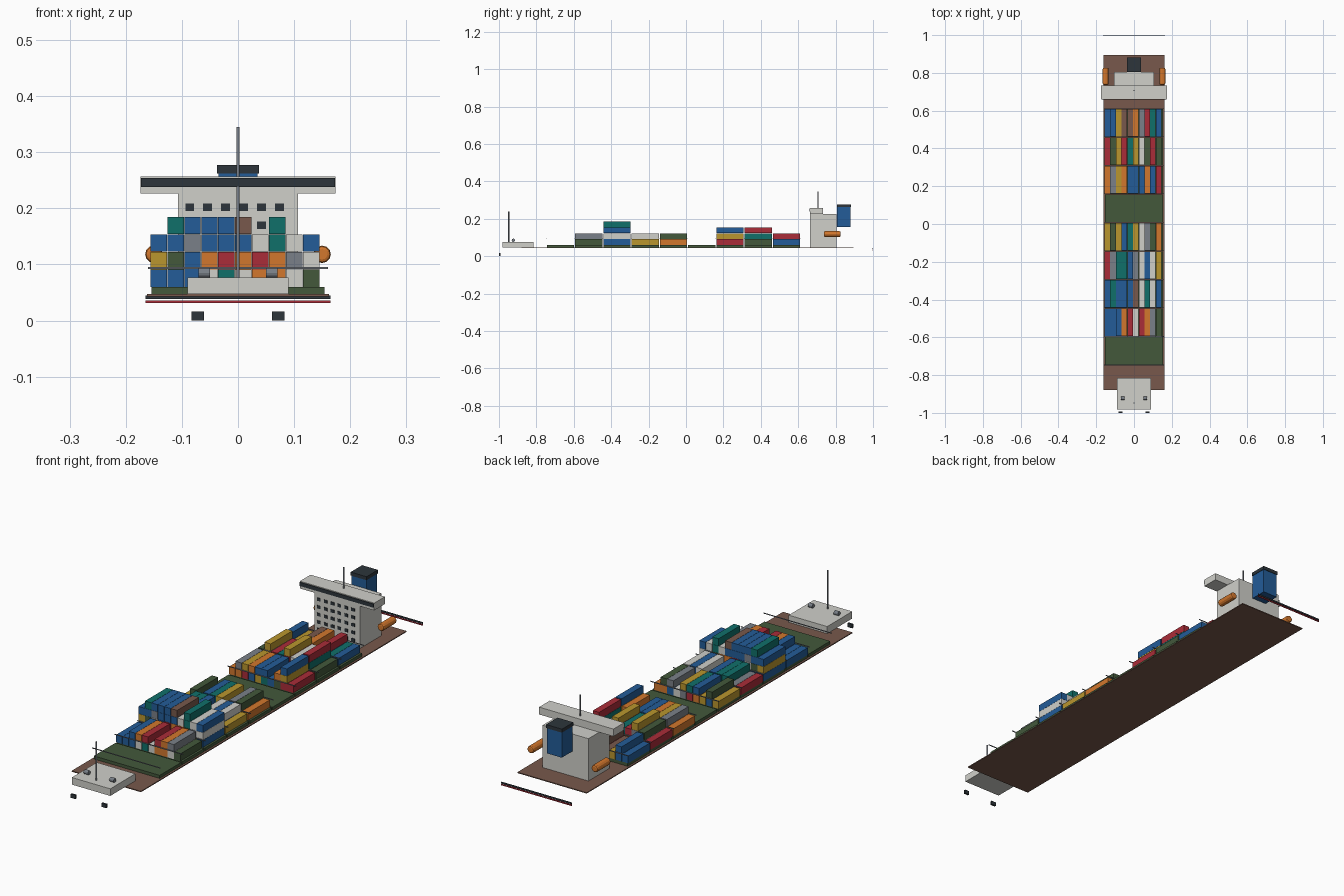
import bpy, bmesh, math
from mathutils import Matrix, Vector

cube = bpy.data.objects.get("Cube")
if cube:
    bpy.data.objects.remove(cube, do_unlink=True)


def srgb(hex_code):
    vals = [int(hex_code[i:i + 2], 16) / 255 for i in (0, 2, 4)]
    return [v / 12.92 if v <= 0.04045 else ((v + 0.055) / 1.055) ** 2.4 for v in vals] + [1]


def material(name, hex_code):
    m = bpy.data.materials.new(name)
    m.use_nodes = True
    m.diffuse_color = srgb(hex_code)
    m.node_tree.nodes["Principled BSDF"].inputs["Base Color"].default_value = srgb(hex_code)
    return m


BLUE = material("blue", "235C98")
RED = material("red", "AA2C38")
GREEN = material("green", "43583B")
ORANGE = material("orange", "D2772D")
TEAL = material("teal", "10706A")
YELLOW = material("yellow", "BA962E")
BROWN = material("deck brown", "78594C")
WHITE = material("off white", "D0D0CA")
GREY = material("steel grey", "7A8088")
DARK = material("charcoal", "2D353B")
PALETTE = dict(B=BLUE, R=RED, G=GREEN, O=ORANGE, T=TEAL, Y=YELLOW, N=BROWN, W=WHITE, S=GREY)


def add_box(bm, x, y, z, index=0):
    """Axis-aligned box from (low, high) ranges."""
    lo, hi = Vector((x[0], y[0], z[0])), Vector((x[1], y[1], z[1]))
    mat = Matrix.Translation((lo + hi) / 2) @ Matrix.Diagonal((*(hi - lo), 1))
    verts = bmesh.ops.create_cube(bm, size=1, matrix=mat)["verts"]
    for f in {f for v in verts for f in v.link_faces}:
        f.material_index = index


def finish(name, bm, *mats):
    mesh = bpy.data.meshes.new(name)
    bm.to_mesh(mesh)
    bm.free()
    for m in mats:
        mesh.materials.append(m)
    ob = bpy.data.objects.new(name, mesh)
    bpy.context.collection.objects.link(ob)
    return ob


def box(name, mat, x, y, z):
    bm = bmesh.new()
    add_box(bm, x, y, z)
    return finish(name, bm, mat)


def cylinder(name, mat, centre, radius, length, axis="Z", sides=12):
    bm = bmesh.new()
    turn = {"X": Matrix.Rotation(math.pi / 2, 4, "Y"), "Y": Matrix.Rotation(math.pi / 2, 4, "X"),
            "Z": Matrix()}[axis]
    bmesh.ops.create_cone(bm, cap_ends=True, segments=sides, radius1=radius, radius2=radius,
                          depth=length, matrix=Matrix.Translation(centre) @ turn)
    return finish(name, bm, mat)


# Deck and stern strips
DECK = 0.047
box("main_deck", BROWN, (-0.162, 0.162), (-0.88, 0.895), (0.043, DECK))
box("transom_strip", DARK, (-0.165, 0.165), (0.997, 1.0), (0.038, 0.045))
box("waterline_strip", RED, (-0.165, 0.165), (0.997, 1.0), (0.031, 0.036))

# Forecastle, foremast, windlasses and anchors
box("forecastle", WHITE, (-0.09, 0.09), (-0.982, -0.815), (DECK, 0.077))
cylinder("foremast", GREY, (0, -0.948, 0.158), 0.003, 0.164)
for side, label in ((-1, "right"), (1, "left")):
    cylinder(f"windlass_{label}", GREY, (side * 0.06, -0.923, 0.085), 0.009, 0.02, "X")
    x = side * 0.072
    box(f"anchor_{label}", DARK, (x - 0.011, x + 0.011), (-1.0, -0.992), (0, 0.016))

# Hatch covers, lashing bars and container stacks (each word is a stack, bottom to top)
BAYS = [
    "",
    "B B BB WO TR W OR OO WS G",
    "BYB BGBT BWSB BBBB WRBB ROBN TOW RGTT YSW BWB",
    "R S TT OT RB S YW GB BW Y",
    "Y BG Y OB RT SY W BS OG O",
    "",
    "O OS RY BO YB TB B GO RYB R",
    "R WG BSY OR GT BRY SW G GTR G",
    "B BB Y N RN BO S BR T B",
]
PITCH, HALF, HATCH_TOP = 0.151, 0.0725, 0.06
TIER, COLUMN = 0.0313, 0.0302
keys = list(PALETTE)
for i, bay in enumerate(BAYS):
    y = -0.067 + PITCH * (i - 4)
    span = (y - HALF, y + HALF)
    box(f"hatch_cover_{i}", GREEN, (-0.154, 0.154), span, (DECK, HATCH_TOP))
    if bay:
        bm = bmesh.new()
        for col, stack in enumerate(bay.split()):
            x = -0.156 + COLUMN * col
            for tier, key in enumerate(stack):
                z = HATCH_TOP + TIER * tier
                add_box(bm, (x, x + COLUMN - 0.001), span, (z, z + TIER - 0.0006), keys.index(key))
        finish(f"containers_{i}", bm, *PALETTE.values())
for i in range(len(BAYS) + 1):
    y = -0.067 + PITCH * (i - 4.5)
    box(f"lashing_bar_{i}", GREY, (-0.16, 0.16), (y - 0.0015, y + 0.0015), (0.092, 0.095))

# Superstructure with window grid
FRONT = 0.664
box("superstructure", WHITE, (-0.107, 0.107), (FRONT, 0.805), (DECK, 0.226))
bm = bmesh.new()
for row in range(5):
    for col in range(6):
        x, z = -0.086 + 0.032 * col, 0.074 + 0.032 * row
        add_box(bm, (x - 0.008, x + 0.008), (FRONT - 0.002, FRONT + 0.002), (z - 0.0065, z + 0.0065))
finish("cabin_windows", bm, DARK)

# Bridge, its window band and mast
box("bridge", WHITE, (-0.174, 0.174), (FRONT - 0.002, 0.733), (0.226, 0.257))
box("bridge_windows", DARK, (-0.173, 0.173), (FRONT - 0.005, FRONT), (0.238, 0.254))
cylinder("radar_mast", GREY, (0, 0.706, 0.301), 0.003, 0.088)

# Funnel
box("funnel", BLUE, (-0.035, 0.035), (0.808, 0.88), (0.155, 0.264))
box("funnel_cap", DARK, (-0.037, 0.037), (0.806, 0.882), (0.262, 0.277))

# Lifeboats
for side, label in ((-1, "right"), (1, "left")):
    boat = cylinder(f"lifeboat_{label}", ORANGE, (side * 0.15, 0.782, 0.118), 0.0155, 0.09, "Y")
    bevel = boat.modifiers.new("rounded ends", "BEVEL")
    bevel.width, bevel.segments, bevel.limit_method = 0.006, 2, "ANGLE"
    bevel.angle_limit = math.radians(60)
